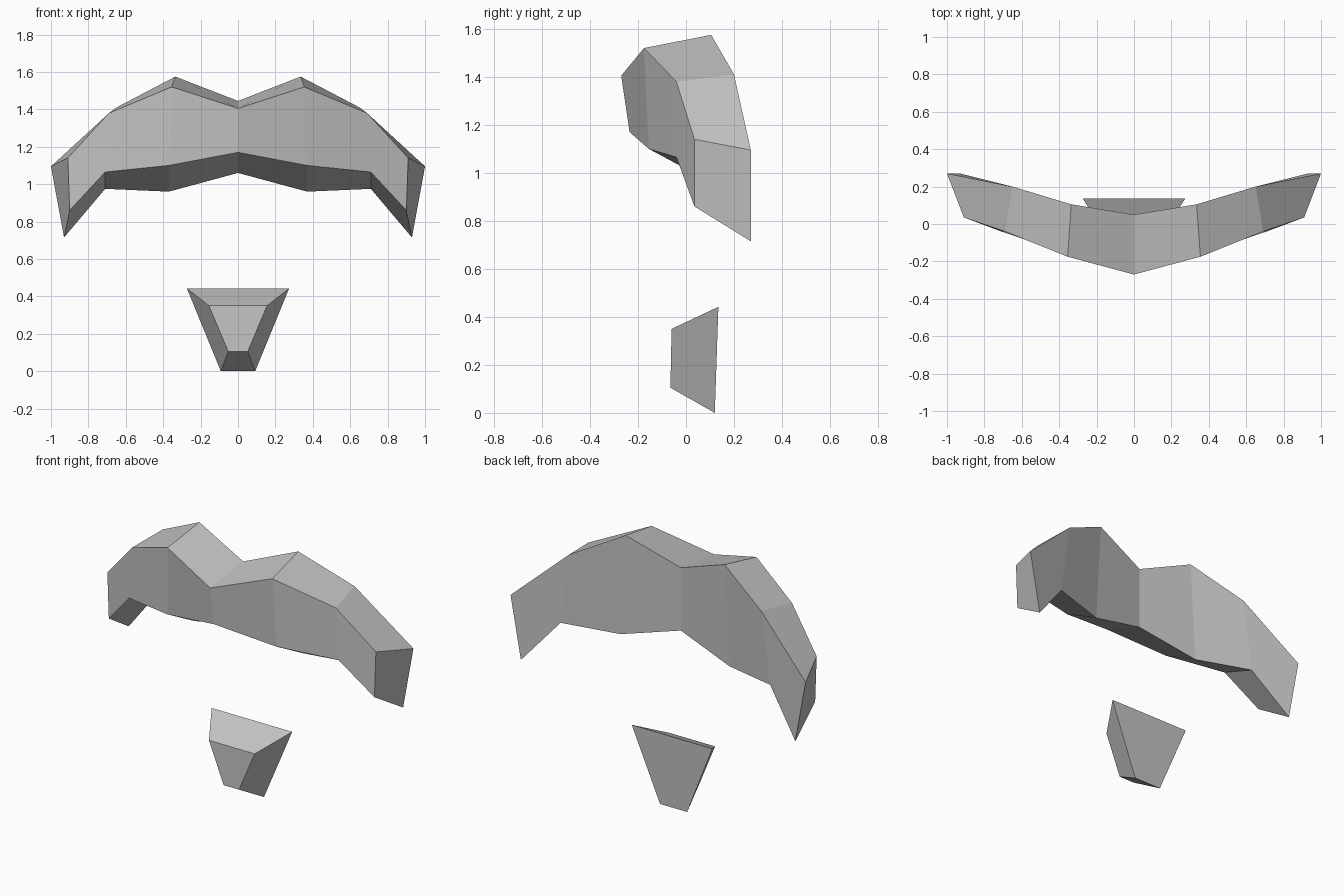
import bpy
import bmesh

cube = bpy.data.objects.get("Cube")
if cube:
    bpy.data.objects.remove(cube)

grey = bpy.data.materials.new("hair_grey")
grey.use_nodes = True
colour = (0.55, 0.55, 0.55, 1)
grey.diffuse_color = colour
grey.node_tree.nodes["Principled BSDF"].inputs["Base Color"].default_value = colour


def loft(name, rings, cap_start, cap_end):
    """Bridge four-sided rings into a flat-shaded body."""
    bm = bmesh.new()
    loops = [[bm.verts.new(p) for p in ring] for ring in rings]
    for a, b in zip(loops, loops[1:]):
        for i in range(4):
            j = (i + 1) % 4
            bm.faces.new((a[i], a[j], b[j], b[i]))
    if cap_start:
        bm.faces.new(loops[0][::-1])
    if cap_end:
        bm.faces.new(loops[-1])
    bmesh.ops.recalc_face_normals(bm, faces=bm.faces)
    mesh = bpy.data.meshes.new(name)
    bm.to_mesh(mesh)
    bm.free()
    mesh.materials.append(grey)
    obj = bpy.data.objects.new(name, mesh)
    bpy.context.collection.objects.link(obj)
    return obj


# Moustache: sections from the middle to the tip, each ordered
# front top, back top, back bottom, front bottom
sections = [
    [(0, -0.27, 1.405), (0, 0.05, 1.445), (0, 0.05, 1.06), (0, -0.235, 1.17)],
    [(0.355, -0.175, 1.52), (0.335, 0.105, 1.575), (0.37, 0.105, 0.96), (0.37, -0.155, 1.10)],
    [(0.69, -0.04, 1.38), (0.65, 0.20, 1.41), (0.71, 0.20, 0.975), (0.71, -0.04, 1.065)],
    [(0.91, 0.035, 1.14), (1.0, 0.27, 1.095), (0.93, 0.27, 0.715), (0.90, 0.035, 0.86)],
]
moustache = loft("moustache", sections, False, True)
# Open middle section faces the mirror plane; make sure normals point outward
bm = bmesh.new()
bm.from_mesh(moustache.data)
bm.faces.ensure_lookup_table()
if bm.faces[0].normal.z < 0:
    bmesh.ops.reverse_faces(bm, faces=bm.faces)
bm.to_mesh(moustache.data)
bm.free()
mirror = moustache.modifiers.new("mirror", 'MIRROR')
mirror.use_clip = True


# Chin beard: tapered block, wider at the back and at the top
def trapezoid(top, bottom):
    (tx, ty, tz), (bx, by, bz) = top, bottom
    return [(-tx, ty, tz), (tx, ty, tz), (bx, by, bz), (-bx, by, bz)]


loft("chin_beard", [
    trapezoid((0.155, -0.06, 0.35), (0.052, -0.065, 0.105)),
    trapezoid((0.273, 0.135, 0.442), (0.092, 0.12, 0)),
], True, True)
